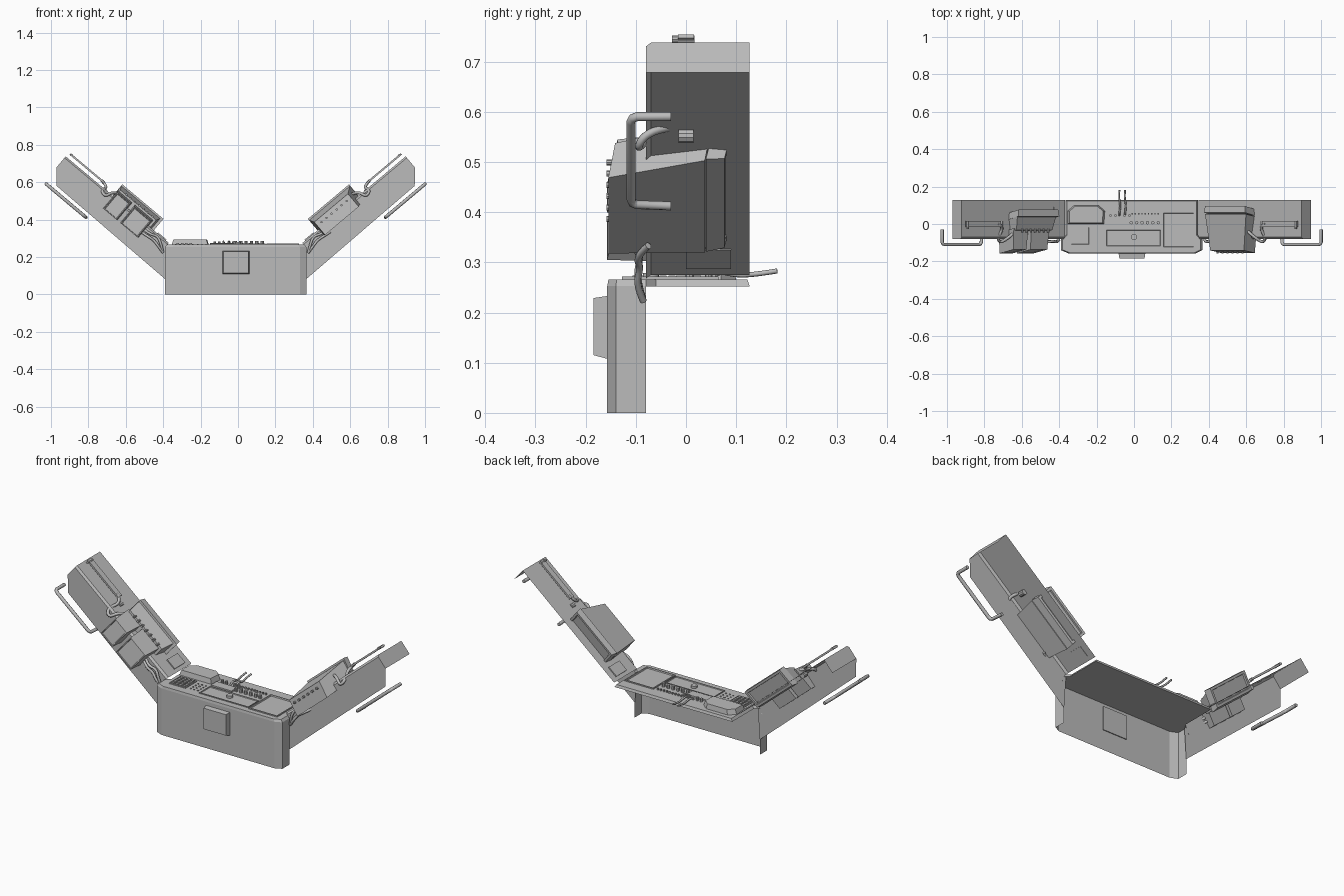
import bpy, bmesh, math
from mathutils import Matrix, Vector

if "Cube" in bpy.data.objects:
    bpy.data.objects.remove(bpy.data.objects["Cube"])

GREY = bpy.data.materials.new("plain grey")
GREY.use_nodes = True
GREY.diffuse_color = (0.5, 0.5, 0.5, 1)
GREY.node_tree.nodes["Principled BSDF"].inputs["Base Color"].default_value = (0.5, 0.5, 0.5, 1)

CX = -0.0125            # middle of the console
C, S = math.cos(math.radians(40)), math.sin(math.radians(40))


def frame(u, v, n, origin):
    m = Matrix((u, v, n)).transposed().to_4x4()
    m.translation = Vector(origin)
    return m


def arm_frame(s):
    """Local axes: along the arm, world y, away from the arm's top."""
    return frame((s * C, 0, S), (0, 1, 0), (-s * S, 0, C), (CX + s * 0.3725, 0, 0.288))


WORLD = Matrix()
DECK = frame((1, 0, 0), (0, 0, 1), (0, 1, 0), (0, 0, 0))   # second axis points up


def finish(name, bm, m):
    bm.transform(m)
    bmesh.ops.recalc_face_normals(bm, faces=bm.faces)
    me = bpy.data.meshes.new(name)
    bm.to_mesh(me)
    bm.free()
    me.materials.append(GREY)
    ob = bpy.data.objects.new(name, me)
    bpy.context.collection.objects.link(ob)
    return ob


def frustum(name, v0, r0, v1, r1, m, shear=0, inset=0, depth=0.008):
    """Solid between two rectangles (u0, u1, n0, n1); the far one may be recessed."""
    bm = bmesh.new()
    rings = []
    for v, (a, b, c, d) in ((v0, r0), (v1, r1)):
        rings.append([bm.verts.new((p, v + shear * q, q)) for p, q in ((a, c), (b, c), (b, d), (a, d))])
    bm.faces.new(rings[0])
    far = bm.faces.new(rings[1])
    for i in range(4):
        j = (i + 1) % 4
        bm.faces.new((rings[0][i], rings[0][j], rings[1][j], rings[1][i]))
    bmesh.ops.recalc_face_normals(bm, faces=bm.faces)
    if inset:
        bmesh.ops.inset_individual(bm, faces=[far], thickness=inset)
        bmesh.ops.inset_individual(bm, faces=[far], thickness=0.003, depth=-depth)
    return finish(name, bm, m)


def block(name, v0, v1, rect, m, **kw):
    return frustum(name, v0, rect, v1, rect, m, **kw)


def sheet(name, faces, m):
    bm = bmesh.new()
    for f in faces:
        bm.faces.new([bm.verts.new(p) for p in f])
    bmesh.ops.remove_doubles(bm, verts=bm.verts, dist=0.0005)
    return finish(name, bm, m)


def prism(name, outline, z0, z1, shrink=0.0):
    """Upright solid from an outline in plan, with an optional sloped top edge."""
    bm = bmesh.new()
    f = bm.faces.new([bm.verts.new((x, y, z0)) for x, y in outline])
    mid = f.calc_center_median()
    top = bmesh.ops.extrude_face_region(bm, geom=[f])["geom"]
    for v in (g for g in top if isinstance(g, bmesh.types.BMVert)):
        v.co.x += (mid.x - v.co.x) * shrink
        v.co.y += (mid.y - v.co.y) * shrink
        v.co.z = z1
    if not any(len(g.verts) == len(outline) and g.calc_center_median().z < z0 + 1e-5 for g in bm.faces):
        bm.faces.new([v for v in bm.verts if abs(v.co.z - z0) < 1e-6])
    return finish(name, bm, WORLD)


def tube(name, pts, r, m, smooth=True):
    cu = bpy.data.curves.new(name, "CURVE")
    cu.dimensions = "3D"
    cu.bevel_depth, cu.bevel_resolution, cu.resolution_u = r, 2, 5
    cu.use_fill_caps = True
    sp = cu.splines.new("NURBS" if smooth else "POLY")
    sp.points.add(len(pts) - 1)
    for p, co in zip(sp.points, pts):
        p.co = (*(m @ Vector(co)), 1)
    if smooth:
        sp.order_u, sp.use_endpoint_u = 3, True
    cu.materials.append(GREY)
    ob = bpy.data.objects.new(name, cu)
    bpy.context.collection.objects.link(ob)
    return ob


def studs(name, spots, r, height, m, sides=8):
    """Many small knobs or keys, rising along the frame's second axis."""
    bm = bmesh.new()
    for u, v, n in spots:
        place = Matrix.Translation((u, v + height / 2, n)) @ Matrix.Rotation(math.pi / 2, 4, "X")
        if sides == 4:
            place = place @ Matrix.Rotation(math.pi / 4, 4, "Z")
        bmesh.ops.create_cone(bm, cap_ends=True, segments=sides, radius1=r, radius2=r,
                              depth=height, matrix=place)
    return finish(name, bm, m)


# Console skirt: open strip round the front with cut corners
half = 0.378
plan = [(-half, -0.08), (-half, -0.14), (-half + 0.04, -0.157),
        (half - 0.035, -0.157), (half, -0.14), (half, -0.08)]
plan = [(CX + x, y) for x, y in plan]
skirt = []
for (a, b), (c, d) in zip(plan, plan[1:]):
    skirt.append([(a, b, 0), (c, d, 0), (c, d, 0.253), (a, b, 0.253)])
sheet("console_skirt", skirt, WORLD)

# Console deck with a sloped rim
outline = plan + [(CX + 0.355, -0.06), (CX + 0.355, 0.127), (CX - 0.355, 0.127), (CX - 0.355, -0.06)]
prism("console_deck", outline, 0.252, 0.266, 0.025)

# Front box on the skirt
frustum("front_box", -0.15, (-0.084, 0.062, 0.106, 0.234), -0.184, (-0.078, 0.056, 0.115, 0.229), WORLD)

# Deck fittings
Z = 0.264
hood = [(-0.355, 0.0), (-0.16, 0.0), (-0.155, 0.07), (-0.19, 0.1), (-0.32, 0.1), (-0.355, 0.07)]
prism("deck_hood", hood, Z, 0.293, 0.1)
block("key_tray", Z, 0.27, (-0.338, -0.238, -0.112, -0.015), DECK, inset=0.004, depth=0.003)
studs("keys", [(-0.322 + 0.023 * i, Z, -0.1 + 0.018 * j) for i in range(4) for j in range(5)],
      0.01, 0.01, DECK, 4)
studs("small_lamps", [(-0.215 + 0.022 * i, Z, -0.1 + 0.022 * j) for i in range(3) for j in range(4)],
      0.004, 0.006, DECK, 6)
block("small_panel", Z, 0.274, (-0.15, -0.025, -0.02, 0.03), DECK)
block("middle_panel", Z, 0.271, (-0.15, 0.146, -0.12, -0.028), DECK, inset=0.005, depth=0.004)
studs("round_dial", [(0, Z, -0.07)], 0.016, 0.015, DECK, 16)
block("right_panel", Z, 0.272, (0.152, 0.325, -0.128, 0.065), DECK, inset=0.008, depth=0.006)
studs("knobs", [(-0.015 + 0.029 * i, Z, 0.007) for i in range(6)], 0.009, 0.021, DECK)
studs("row_switches", [(-0.01 + 0.0175 * i, Z, 0.055) for i in range(9)], 0.005, 0.012, DECK, 4)
studs("left_switches", [(x, Z, 0.045) for x in (-0.125, -0.1, -0.05, -0.025)], 0.007, 0.02, DECK)
for side, x in (("left", -0.048), ("right", -0.078)):
    tube(side + "_lever", [(x, 0.045, 0.262), (x, 0.06, 0.284), (x + 0.006, 0.1, 0.274),
                           (x - 0.003, 0.14, 0.276), (x, 0.182, 0.283)], 0.005, WORLD)

# Raised side arms, each an open shell with fittings
for side, s in (("left", 1), ("right", -1)):
    A = arm_frame(s)
    f, b, back = -0.08, -0.07, 0.127
    top_in, top_out, bot_out, bot_in = (-0.02, -0.01), (0.7, -0.01), (0.636, -0.152), (-0.13, -0.161)
    wall = [top_in, top_out, (0.7, -0.077), bot_out, bot_in]
    sheet(side + "_arm_shell", [
        [(u, f, n) for u, n in wall],
        [(-0.02, f, -0.01), (0.7, f, -0.01), (0.7, b, 0), (-0.02, b, 0)],
        [(-0.02, b, 0), (0.7, b, 0), (0.7, back, 0), (-0.02, back, 0)],
        [(0.7, f, -0.01), (0.7, b, 0), (0.7, back, 0), (0.7, back, -0.077), (0.7, f, -0.077)]], A)

    # Grab handle under the outer end
    tube(side + "_handle", [(0.685, -0.03, -0.18), (0.685, -0.098, -0.18), (0.679, -0.107, -0.18),
                            (0.668, -0.11, -0.18), (0.43, -0.11, -0.18), (0.418, -0.107, -0.18),
                            (0.412, -0.098, -0.18), (0.408, -0.03, -0.18)], 0.009, A, False)

    # Long bar over the arm, with its cable
    block(side + "_bar", -0.016, 0.016, (0.45, 0.69, 0.02, 0.03), A)
    studs(side + "_bar_pivot", [(0.68, -0.028, 0.026)], 0.007, 0.045, A)
    tube(side + "_bar_cable", [(0.47, 0, 0.025), (0.42, -0.01, 0.02), (0.44, -0.08, -0.015),
                               (0.4, -0.1, -0.03), (0.385, -0.07, 0.02), (0.35, -0.04, 0.03)], 0.008, A)
    block(side + "_arm_plate", 0.0, 0.09, (0.0, 0.06, -0.002, 0.006), A)
    studs(side + "_arm_stud", [(0.42, -0.015, -0.008)], 0.014, 0.03, A, 10)

    # Lower cables toward the console
    for k in (0, 1):
        tube(f"{side}_lower_cable_{k + 1}", [(0.13, -0.075, -0.03 - 0.02 * k), (0.09, -0.1, -0.03 - 0.015 * k),
                                             (0.05, -0.09, -0.01 - 0.03 * k), (0.01, -0.1, -0.03 - 0.02 * k),
                                             (-0.03, -0.085, -0.06)], 0.007, A)

    # Screen facing the rear
    y = 0.045 if s > 0 else 0.025
    frustum(side + "_screen", y, (0.085, 0.372, -0.028, 0.08), y + 0.036,
            (0.09, 0.367, -0.022, 0.076), A, shear=0.2, inset=0.018)

# Deep housing in front of the left screen
L = arm_frame(1)
frustum("left_housing", 0.042, (0.085, 0.37, -0.03, 0.07), -0.148, (0.1, 0.335, -0.045, 0.045), L, shear=0.15)
studs("left_housing_buttons", [(0.13 + 0.035 * i, -0.158, 0.02) for i in range(6)], 0.006, 0.012, L)

# Right housing with two boxes in front
R = arm_frame(-1)
frustum("right_housing", 0.028, (0.1, 0.37, -0.02, 0.07), -0.04, (0.11, 0.36, -0.02, 0.05), R, shear=0.15)
for i, (u0, u1) in enumerate(((0.122, 0.25), (0.268, 0.37))):
    frustum(f"right_box_{i + 1}", -0.03, (u0, u1, -0.085, 0.04), -0.142,
            (u0 + 0.006, u1 - 0.006, -0.085, 0.03), R, shear=0.18, inset=0.006, depth=0.004)
studs("right_housing_knobs", [(0.14 + 0.03 * i, -0.045, 0.052) for i in range(7)], 0.006, 0.02, R)

# Smooth shading on round parts, keeping sharp edges
bpy.ops.object.select_all(action="DESELECT")
for ob in bpy.context.collection.objects:
    if ob.type == "MESH" and any(w in ob.name for w in ("knob", "dial", "pivot", "stud")):
        ob.select_set(True)
        bpy.context.view_layer.objects.active = ob
bpy.ops.object.shade_smooth_by_angle()
